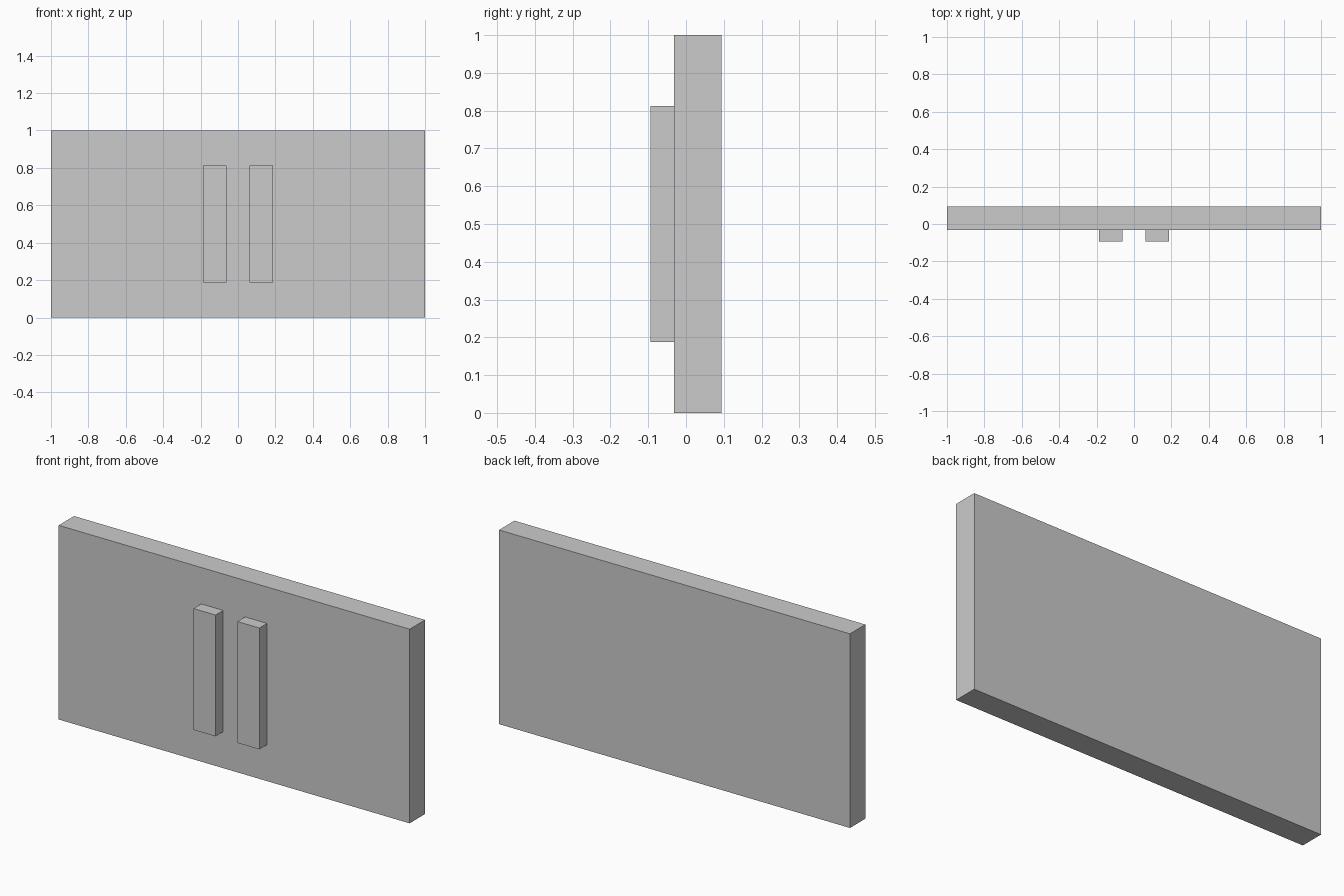
import bpy

if "Cube" in bpy.data.objects:
    bpy.data.objects.remove(bpy.data.objects["Cube"])


def add_box(name, low, high):
    """Add a box spanning two opposite corners."""
    centre = [(a + b) / 2 for a, b in zip(low, high)]
    size = [b - a for a, b in zip(low, high)]
    bpy.ops.mesh.primitive_cube_add(size=1, location=centre)
    box = bpy.context.object
    box.name = name
    box.scale = size
    bpy.ops.object.transform_apply(location=False, rotation=False, scale=True)
    return box


FRONT_Y = -0.03125  # front face of the panel, where the handles attach

# Wide flat panel
add_box("panel", (-1, FRONT_Y, 0), (1, 0.09375, 1))

# Pair of upright handle bars on the front face
for side, x in (("left", -0.125), ("right", 0.125)):
    add_box(f"{side}_handle",
            (x - 0.0625, -0.09375, 0.1875),
            (x + 0.0625, FRONT_Y, 0.8125))
